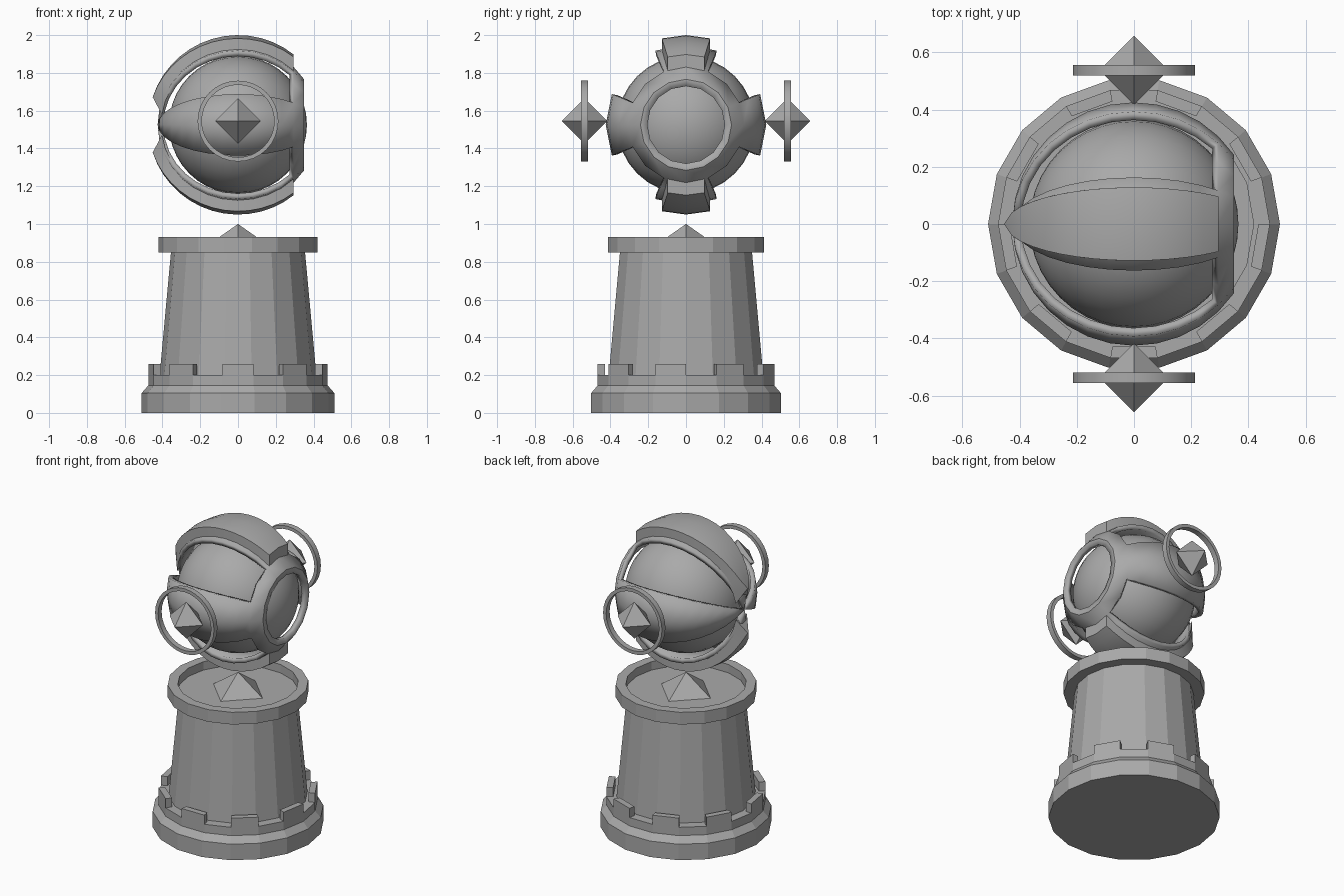
import bpy, bmesh, math
from math import sin, cos, pi, radians, acos, sqrt
from mathutils import Vector

cube = bpy.data.objects.get("Cube")
if cube:
    bpy.data.objects.remove(cube, do_unlink=True)

stone = bpy.data.materials.new("grey stone")
stone.use_nodes = True
GREY = (0.4, 0.4, 0.4, 1)
stone.diffuse_color = GREY
stone.node_tree.nodes["Principled BSDF"].inputs["Base Color"].default_value = GREY

SIDES = 18
EYE_Z = 1.525
SHELL_R = 0.425
CUT_X = 0.295


def finish(name, bm, loc=(0, 0, 0), smooth=None):
    bmesh.ops.recalc_face_normals(bm, faces=bm.faces)
    mesh = bpy.data.meshes.new(name)
    bm.to_mesh(mesh)
    bm.free()
    mesh.materials.append(stone)
    ob = bpy.data.objects.new(name, mesh)
    ob.location = loc
    bpy.context.collection.objects.link(ob)
    if smooth:
        bpy.ops.object.select_all(action='DESELECT')
        ob.select_set(True)
        bpy.context.view_layer.objects.active = ob
        bpy.ops.object.shade_smooth_by_angle(angle=radians(smooth))
    return ob


def bridge(bm, a, b):
    n = len(a)
    for i in range(n):
        bm.faces.new((a[i], a[(i + 1) % n], b[(i + 1) % n], b[i]))


def lathe(name, profile, sides=SIDES, closed=False, loc=(0, 0, 0), smooth=None, side_axis=False):
    """Revolve (radius, height) points about z, or about y when side_axis is set."""
    bm = bmesh.new()
    rings = []
    for r, h in profile:
        ring = []
        for i in range(sides):
            a = 2 * pi * i / sides
            p = (r * cos(a), h, r * sin(a)) if side_axis else (r * cos(a), r * sin(a), h)
            ring.append(bm.verts.new(p))
        rings.append(ring)
    for a, b in zip(rings, rings[1:]):
        bridge(bm, a, b)
    if closed:
        bridge(bm, rings[-1], rings[0])
    else:
        bm.faces.new(rings[0])
        bm.faces.new(rings[-1])
    return finish(name, bm, loc, smooth)


def octahedron(name, r, loc):
    bm = bmesh.new()
    bmesh.ops.create_cone(bm, segments=4, radius1=r, radius2=0, depth=r, cap_ends=False)
    bmesh.ops.translate(bm, verts=bm.verts, vec=(0, 0, r / 2))
    # Put the corners on the axes
    corner = max(bm.verts, key=lambda v: v.co.xy.length).co
    turn = -math.atan2(corner.y, corner.x)
    for v in bm.verts:
        x, y = v.co.x, v.co.y
        v.co.x, v.co.y = x * cos(turn) - y * sin(turn), x * sin(turn) + y * cos(turn)
    lower = bmesh.ops.duplicate(bm, geom=bm.verts[:] + bm.edges[:] + bm.faces[:])["geom"]
    for v in lower:
        if isinstance(v, bmesh.types.BMVert):
            v.co.z *= -1
    bmesh.ops.remove_doubles(bm, verts=bm.verts, dist=0.0001)
    return finish(name, bm, loc)


# Pedestal
lathe("pedestal_base", [(0.51, 0), (0.51, 0.105), (0.475, 0.145), (0.475, 0.2), (0.40, 0.2)])
lathe("tower", [(0.415, 0.2), (0.355, 0.85)])
lathe("tower_rim", [(0.34, 0.85), (0.42, 0.85), (0.42, 0.93), (0.36, 0.93), (0.36, 0.875)])

# Battlements on every other facet
bm = bmesh.new()
for k in range(1, SIDES, 2):
    loops = []
    for z in (0.19, 0.26):
        loops.append([bm.verts.new((r * cos(2 * pi * j / SIDES), r * sin(2 * pi * j / SIDES), z))
                      for r, j in ((0.475, k), (0.475, k + 1), (0.435, k + 1), (0.435, k))])
    bridge(bm, *loops)
    bm.faces.new(loops[0])
    bm.faces.new(loops[1])
finish("battlements", bm)

# Crystal tip on the tower
bm = bmesh.new()
base = [bm.verts.new((0.18 * cos(i * pi / 2), 0.18 * sin(i * pi / 2), 0.874)) for i in range(4)]
tip = bm.verts.new((0, 0, 1.0))
for i in range(4):
    bm.faces.new((base[i], base[(i + 1) % 4], tip))
bm.faces.new(base)
finish("tower_crystal", bm)

# Inner eye
bm = bmesh.new()
bmesh.ops.create_uvsphere(bm, u_segments=32, v_segments=20, radius=0.365)
for v in bm.verts:
    v.co = Vector((v.co.z, v.co.y, -v.co.x))
finish("eye_ball", bm, (0, 0, EYE_Z), 40)

# Armour shell: front collar plus four tapering bands that meet at the back
bm = bmesh.new()
SEG = 16
t0 = acos(CUT_X / SHELL_R)
ts = [acos(0.35 / SHELL_R)] + [t0 + (pi - 0.02 - t0) * i / 12 for i in range(13)]
stations = [(0.35, 0.205)] + [(SHELL_R * cos(t), SHELL_R * sin(t)) for t in ts]
grid = [[bm.verts.new((x, rho * cos(2 * pi * k / SEG), rho * sin(2 * pi * k / SEG)))
         for k in range(SEG)] for x, rho in stations]
for i in range(len(grid) - 1):
    for k in range(SEG):
        if i < 2 or k % 4 in (0, 3):
            n = (k + 1) % SEG
            bm.faces.new((grid[i][k], grid[i][n], grid[i + 1][n], grid[i + 1][k]))
bmesh.ops.delete(bm, geom=[v for v in bm.verts if not v.link_faces], context='VERTS')
# Orient every face outward so the thickness goes inward
for f in bm.faces:
    f.normal_update()
    if f.normal.dot(f.calc_center_median()) < 0:
        f.normal_flip()
mesh = bpy.data.meshes.new("armour_shell")
bm.to_mesh(mesh)
bm.free()
mesh.materials.append(stone)
shell = bpy.data.objects.new("armour_shell", mesh)
shell.location.z = EYE_Z
bpy.context.collection.objects.link(shell)
bpy.ops.object.select_all(action='DESELECT')
shell.select_set(True)
bpy.context.view_layer.objects.active = shell
bpy.ops.object.shade_smooth_by_angle(angle=radians(30))
thick = shell.modifiers.new("thickness", 'SOLIDIFY')
thick.thickness = 0.03
thick.offset = -1
shell.modifiers.move(len(shell.modifiers) - 1, 0)


# Raised crests along the top and bottom
def crest(name, up):
    bm = bmesh.new()
    steps = 14
    sections = []
    for i in range(steps + 1):
        pts = []
        for r, back, sides in ((0.41, 11, (-1, 0, 1)), (0.475, 18, (1, 0, -1))):
            start, end = acos(CUT_X / r), pi - radians(back)
            t = start + (end - start) * i / steps
            x, rho = r * cos(t), r * sin(t)
            w = 0.128 * sqrt(max(0.001, 1 - (x / 0.45) ** 2))
            w = min(w, rho * 0.9)
            for s in sides:
                pts.append(bm.verts.new((x, s * w, up * sqrt(rho ** 2 - (s * w) ** 2))))
        sections.append(pts)
    for a, b in zip(sections, sections[1:]):
        bridge(bm, a, b)
    bm.faces.new(sections[0])
    bm.faces.new(sections[-1])
    finish(name, bm, (0, 0, EYE_Z), 35)


crest("top_crest", 1)
crest("bottom_crest", -1)

# Side crystals with hoops
for label, side in (("front", -1), ("back", 1)):
    place = (0, side * 0.537, 1.545)
    octahedron(label + "_crystal", 0.121, place)
    lathe(label + "_hoop", [(0.214, -0.018), (0.214, 0.018), (0.192, 0.018), (0.192, -0.018)],
          sides=32, closed=True, loc=place, smooth=35, side_axis=True)
